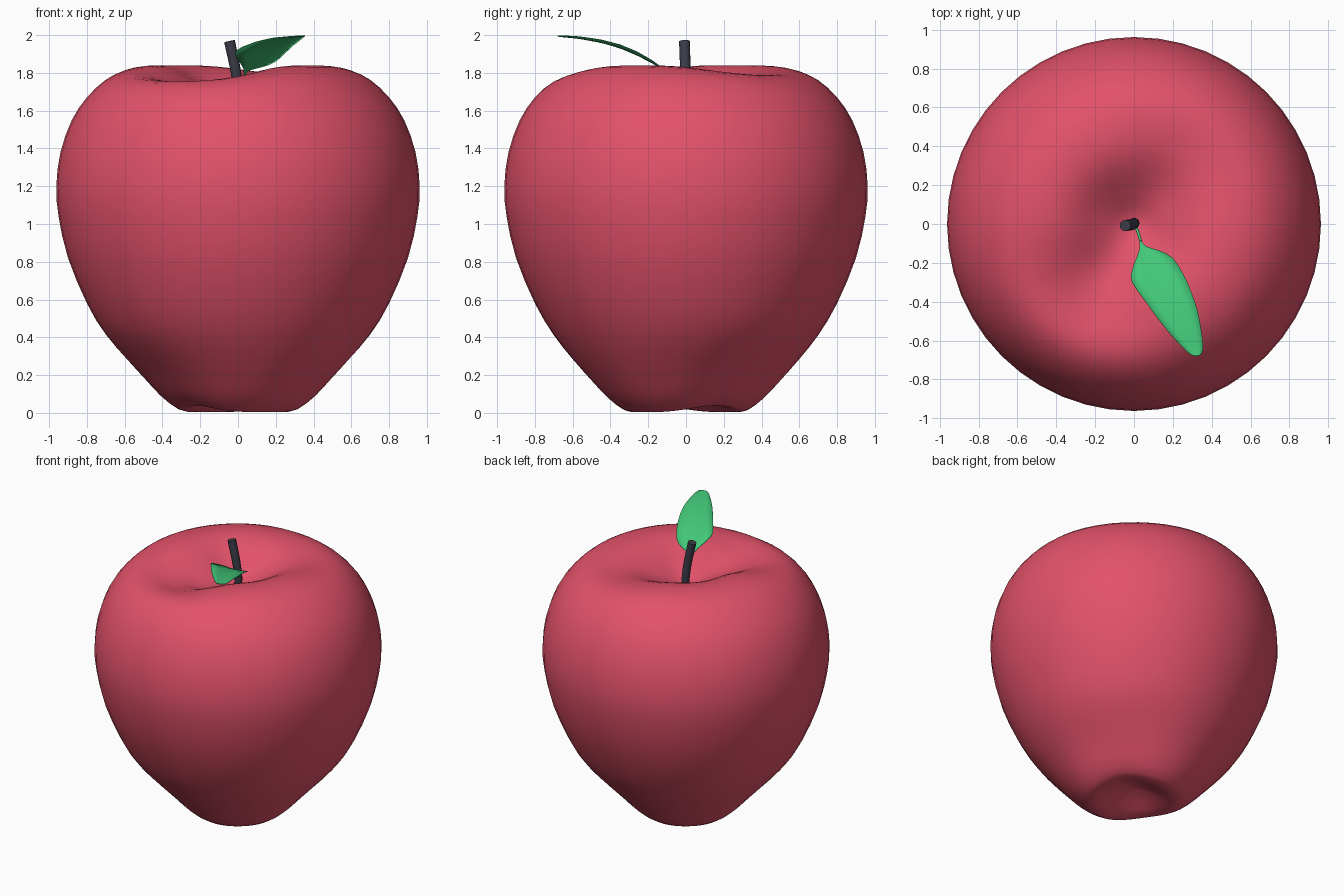
import bpy, bmesh, math
from mathutils import Vector

if "Cube" in bpy.data.objects:
    bpy.data.objects.remove(bpy.data.objects["Cube"], do_unlink=True)


def material(name, rgb):
    m = bpy.data.materials.new(name)
    m.use_nodes = True
    m.diffuse_color = (*rgb, 1)
    bsdf = next(n for n in m.node_tree.nodes if n.type == 'BSDF_PRINCIPLED')
    bsdf.inputs["Base Color"].default_value = (*rgb, 1)
    return m


RED = material("apple red", (0.76, 0.083, 0.142))
GREEN = material("leaf green", (0.055, 0.58, 0.19))
DARK = material("stem dark", (0.045, 0.045, 0.065))


def finish(name, bm, mat):
    bmesh.ops.remove_doubles(bm, verts=bm.verts, dist=1e-5)
    bmesh.ops.recalc_face_normals(bm, faces=bm.faces)
    mesh = bpy.data.meshes.new(name)
    bm.to_mesh(mesh)
    bm.free()
    mesh.materials.append(mat)
    ob = bpy.data.objects.new(name, mesh)
    bpy.context.collection.objects.link(ob)
    for o in bpy.context.selected_objects:
        o.select_set(False)
    ob.select_set(True)
    bpy.context.view_layer.objects.active = ob
    bpy.ops.object.shade_smooth_by_angle(angle=math.radians(60))
    return ob


def skin(bm, rows, closed):
    """Join rows of points with quads."""
    vs = [[bm.verts.new(p) for p in row] for row in rows]
    n = len(vs[0])
    for a, b in zip(vs, vs[1:]):
        for i in range(n if closed else n - 1):
            j = (i + 1) % n
            bm.faces.new((a[i], a[j], b[j], b[i]))
    return vs


def spline(pts, steps):
    """Smooth path through the points."""
    pts = [Vector(p) for p in pts]
    ext = [2 * pts[0] - pts[1]] + pts + [2 * pts[-1] - pts[-2]]
    out = []
    for a, b, c, d in zip(ext, ext[1:], ext[2:], ext[3:]):
        for k in range(steps):
            t = k / steps
            out.append(0.5 * (2 * b + (c - a) * t + (2 * a - 5 * b + 4 * c - d) * t * t
                              + (3 * b - a - 3 * c + d) * t ** 3))
    return out + [pts[-1]]


def smooth(lo, hi, v):
    t = max(0, min(1, (v - lo) / (hi - lo)))
    return t * t * (3 - 2 * t)


# Apple body: turned profile with valleys across the top rim and the base
profile = [(0, 0.115), (0.05, 0.105), (0.12, 0.075), (0.19, 0.035), (0.26, 0.006), (0.33, 0.013),
           (0.42, 0.08), (0.5, 0.165), (0.6, 0.28), (0.7, 0.41), (0.8, 0.58), (0.9, 0.82),
           (0.95, 1.04), (0.962, 1.2), (0.94, 1.38), (0.88, 1.55), (0.8, 1.67), (0.7, 1.765),
           (0.6, 1.817), (0.5, 1.838), (0.4, 1.835), (0.3, 1.80), (0.2, 1.735),
           (0.12, 1.68), (0.06, 1.645), (0, 1.63)]
SEG = 48


def lobe(a, degrees):
    """Soft bump around one direction."""
    return max(0, math.cos(a - math.radians(degrees))) ** 4


def body_point(r, z, a):
    if z > 1.4:
        dip = 0.12 * lobe(a, 240) + 0.06 * lobe(a, 50)
        z -= dip * smooth(0.05, 0.35, r) * (1 - smooth(0.42, 0.8, r))
    else:
        valley = lobe(a, 35) + lobe(a, 215)
        z += 0.035 * valley * smooth(0.03, 0.25, r) * (1 - smooth(0.1, 0.5, z))
        r *= 1 - 0.06 * valley * (1 - smooth(0.1, 0.5, z))
    return (r * math.cos(a), r * math.sin(a), z)


bm = bmesh.new()
rows = [[body_point(max(r, 0), z, 2 * math.pi * i / SEG) for i in range(SEG)]
        for r, z in spline(profile, 2)]
skin(bm, rows, True)
finish("apple_body", bm, RED)


# Stem and leaf stalk: tapered tubes
def tube(name, path, r0, r1, sides, mat):
    pts = spline(path, 4)
    bm = bmesh.new()
    rings = []
    for i, p in enumerate(pts):
        d = pts[min(i + 1, len(pts) - 1)] - pts[max(i - 1, 0)]
        q = d.to_track_quat('Z', 'Y')
        r = r0 + (r1 - r0) * i / (len(pts) - 1)
        rings.append([p + q @ Vector((r * math.cos(t), r * math.sin(t), 0))
                      for t in (2 * math.pi * k / sides for k in range(sides))])
    vs = skin(bm, rings, True)
    bm.faces.new(vs[0])
    bm.faces.new(vs[-1])
    finish(name, bm, mat)


tube("stem", [(0, 0.005, 1.61), (0, 0.003, 1.70), (-0.012, -0.003, 1.81), (-0.045, -0.008, 1.968)],
     0.026, 0.029, 12, DARK)
tube("leaf_stalk", [(0, 0, 1.68), (0.018, -0.035, 1.735), (0.035, -0.09, 1.79)],
     0.008, 0.007, 8, GREEN)

# Leaf: left and right edge stations, arched along its length and slightly cupped
edges = [((0.028, -0.08), (0.036, -0.08)), ((0.028, -0.13), (0.06, -0.115)),
         ((0.01, -0.18), (0.13, -0.137)), ((-0.01, -0.24), (0.2, -0.175)),
         ((-0.01, -0.30), (0.255, -0.26)), ((0.06, -0.40), (0.295, -0.35)),
         ((0.125, -0.49), (0.325, -0.44)), ((0.19, -0.57), (0.345, -0.54)),
         ((0.25, -0.635), (0.355, -0.62)), ((0.29, -0.672), (0.352, -0.66)),
         ((0.315, -0.68), (0.335, -0.677))]
arch = [(-0.08, 1.785), (-0.13, 1.825), (-0.18, 1.86), (-0.26, 1.905), (-0.35, 1.943),
        (-0.45, 1.97), (-0.57, 1.989), (-0.68, 1.996)]


def height(y):
    for (y0, z0), (y1, z1) in zip(arch, arch[1:]):
        if y >= y1:
            return z0 + (z1 - z0) * (y - y0) / (y1 - y0)
    return arch[-1][1]


bm = bmesh.new()
rows = []
for a, b in zip(spline([e[0] for e in edges], 2), spline([e[1] for e in edges], 2)):
    row = []
    for k in range(5):
        t = k / 4
        p = a.lerp(b, t)
        lift = (b - a).length * (0.05 * (t - 0.5) - 0.15 * t * (1 - t))
        row.append((p.x, p.y, height(p.y) + lift))
    rows.append(row)
skin(bm, rows, False)
leaf = finish("leaf", bm, GREEN)
solid = leaf.modifiers.new("thickness", 'SOLIDIFY')
solid.thickness = 0.004
solid.offset = 0
